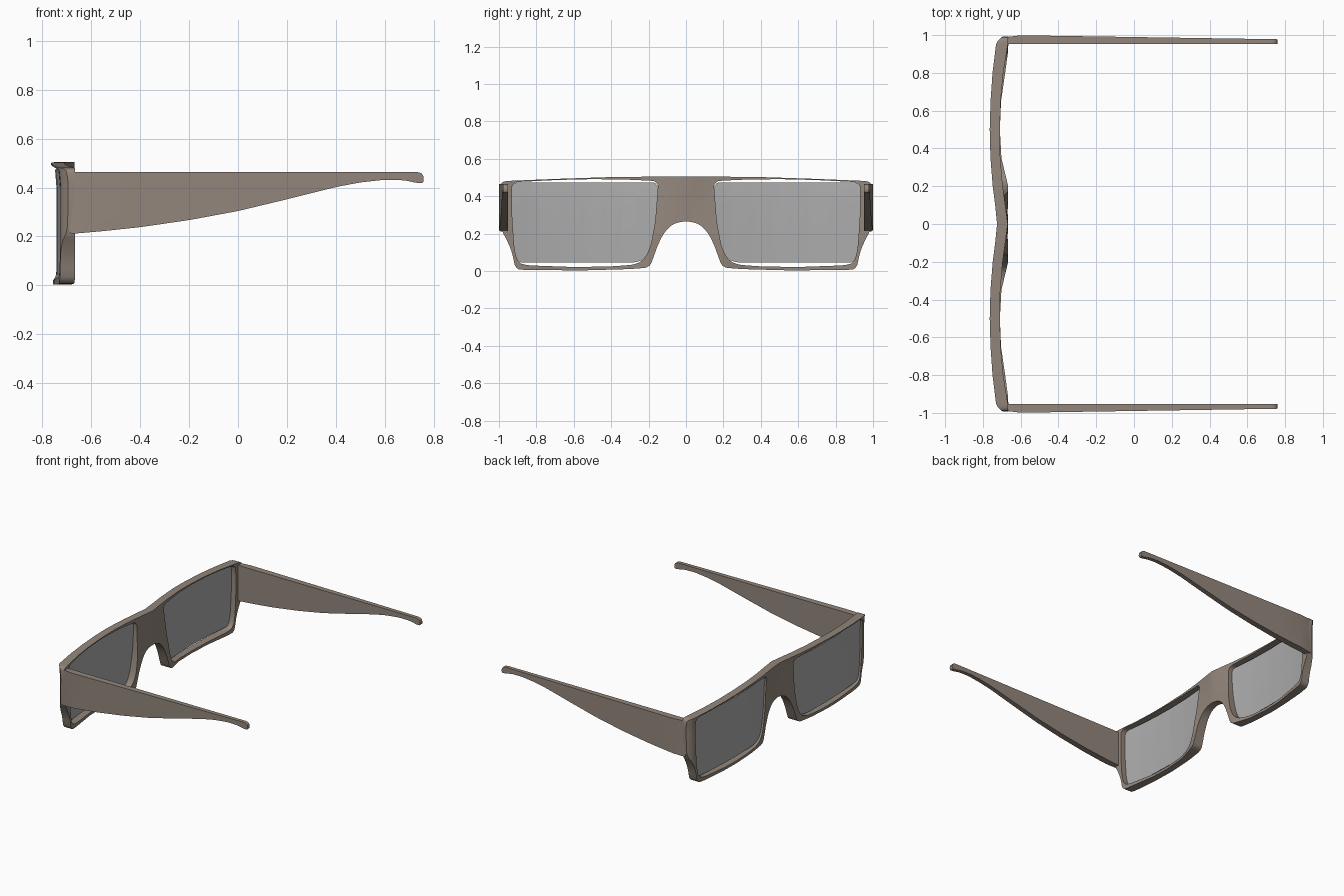
import bpy, bmesh
from mathutils import Vector

cube = bpy.data.objects.get("Cube")
if cube:
    bpy.data.objects.remove(cube, do_unlink=True)


def material(name, rgb):
    m = bpy.data.materials.new(name)
    m.use_nodes = True
    m.diffuse_color = (*rgb, 1)
    bsdf = next(n for n in m.node_tree.nodes if n.type == 'BSDF_PRINCIPLED')
    bsdf.inputs["Base Color"].default_value = (*rgb, 1)
    return m


brown = material("taupe brown", (0.29, 0.24, 0.20))
grey = material("lens grey", (0.41, 0.41, 0.41))


def rounded(points, radii=(0.02, 0.007)):
    """Cut the corners of a closed outline, by at most each radius in turn."""
    pts = [Vector(p) for p in points]
    for r in radii:
        out = []
        for i, p in enumerate(pts):
            for q in (pts[i - 1], pts[(i + 1) % len(pts)]):
                d = q - p
                out.append(p + d.normalized() * min(r, d.length * 0.25))
        pts = out
    return pts


def lerp(table, t):
    """Linear lookup in a short table of (position, value)."""
    for (a, va), (b, vb) in zip(table, table[1:]):
        if t <= b:
            return va + (vb - va) * max(0, (t - a) / (b - a))
    return table[-1][1]


def solid(name, loops, cuts, place, mat):
    """Fill flat loops, slice them, and give them two shaped sides."""
    bm = bmesh.new()
    for loop in loops:
        vs = [bm.verts.new((p.x, p.y, 0)) for p in loop]
        for i, v in enumerate(vs):
            bm.edges.new((vs[i - 1], v))
    bmesh.ops.triangle_fill(bm, edges=bm.edges[:], use_beauty=True)
    for axis, values in enumerate(cuts):
        normal = (1, 0, 0) if axis == 0 else (0, 1, 0)
        for c in values:
            bmesh.ops.bisect_plane(bm, geom=bm.verts[:] + bm.edges[:] + bm.faces[:],
                                   plane_co=[n * c for n in normal], plane_no=normal)
    ext = bmesh.ops.extrude_face_region(bm, geom=bm.faces[:], use_keep_orig=True)
    top = {g for g in ext["geom"] if isinstance(g, bmesh.types.BMVert)}
    for v in bm.verts:
        v.co = place(v.co.x, v.co.y, v in top)
    bmesh.ops.recalc_face_normals(bm, faces=bm.faces[:])
    me = bpy.data.meshes.new(name)
    bm.to_mesh(me)
    bm.free()
    me.materials.append(mat)
    ob = bpy.data.objects.new(name, me)
    bpy.context.collection.objects.link(ob)
    bpy.ops.object.select_all(action='DESELECT')
    ob.select_set(True)
    bpy.context.view_layer.objects.active = ob
    bpy.ops.object.shade_smooth_by_angle(angle=0.6)
    return ob


# Depth of the front and back of the frame across its width
FRONT = [(0, -.717), (.1, -.727), (.2, -.74), (.35, -.752), (.5, -.756), (.65, -.752),
         (.8, -.742), (.95, -.724), (.97, -.715), (1, -.685)]
BACK_TOP = [(0, -.668), (.2, -.695), (.35, -.708), (.5, -.71), (.65, -.706),
            (.8, -.692), (.95, -.668), (1, -.665)]
BACK_LOW = [(0, -.667), (.2, -.666), (.35, -.702), (.5, -.71), (.65, -.704),
            (.8, -.682), (.92, -.666), (1, -.665)]


def front_x(y, z):
    return lerp(FRONT, abs(y)) - lerp([(0.4, 0), (0.5, 0.008)], z)


def frame_place(y, z, is_back):
    if not is_back:
        return Vector((front_x(y, z), y, z))
    t = lerp([(0.2, 1), (0.48, 0)], z)
    y_abs = abs(y)
    return Vector((lerp(BACK_LOW, y_abs) * t + lerp(BACK_TOP, y_abs) * (1 - t), y, z))


def lens_place(y, z, is_back):
    return Vector((front_x(y, z) + (0.024 if is_back else 0.014), y, z))


def mirrored(points):
    return [Vector((-p[0], p[1])) for p in points]


# Frame front: outline with a nose arch and two lens openings
half = [(.1, .505), (.4, .502), (.7, .492), (.985, .48), (.992, .45), (.988, .22),
        (.955, .16), (.93, .1), (.912, .01), (.86, .005), (.55, .003), (.3, .01),
        (.195, .018), (.175, .07), (.15, .14), (.12, .2), (.08, .245), (.03, .264)]
hole = [(.148, .48), (.3, .488), (.5, .491), (.7, .486), (.932, .474), (.93, .3),
        (.918, .12), (.9, .045), (.85, .03), (.6, .021), (.4, .024), (.27, .034),
        (.22, .065), (.19, .13), (.165, .26)]
slices = [i * 0.05 for i in range(-19, 20)]
outline = half + mirrored(half)[::-1]
solid("frame_front", [rounded(outline), rounded(hole), rounded(mirrored(hole))],
      (slices + [-.97, .97], (.2, .4, .48)), frame_place, brown)

# Lenses, a little lower than their openings
lens = [(y, min(max(z, .044), .473)) for y, z in hole]
for name, pts in (("lens_back_side", lens), ("lens_front_side", mirrored(lens))):
    solid(name, [rounded(pts)], (slices, (.4,)), lens_place, grey)

# Temples: tapered side profile with a small drooping tip
profile = [(-.69, .464), (.74, .464), (.758, .452), (.76, .418), (.735, .418),
           (.68, .43), (.6, .432), (.5, .421), (.4, .402), (.2, .352), (0, .304),
           (-.2, .267), (-.4, .238), (-.55, .222), (-.665, .212), (-.69, .212)]
OUTER = [(-.69, .988), (-.6, .999), (-.4, .996), (.76, .978)]
for name, side in (("temple_back_side", 1), ("temple_front_side", -1)):
    def temple_place(x, z, is_outer):
        return Vector((x, side * (lerp(OUTER, x) if is_outer else 0.953), z))
    solid(name, [rounded(profile, (0.012, 0.005))],
          ([-.6, -.4, -.2, 0, .2, .4, .6], ()), temple_place, brown)
